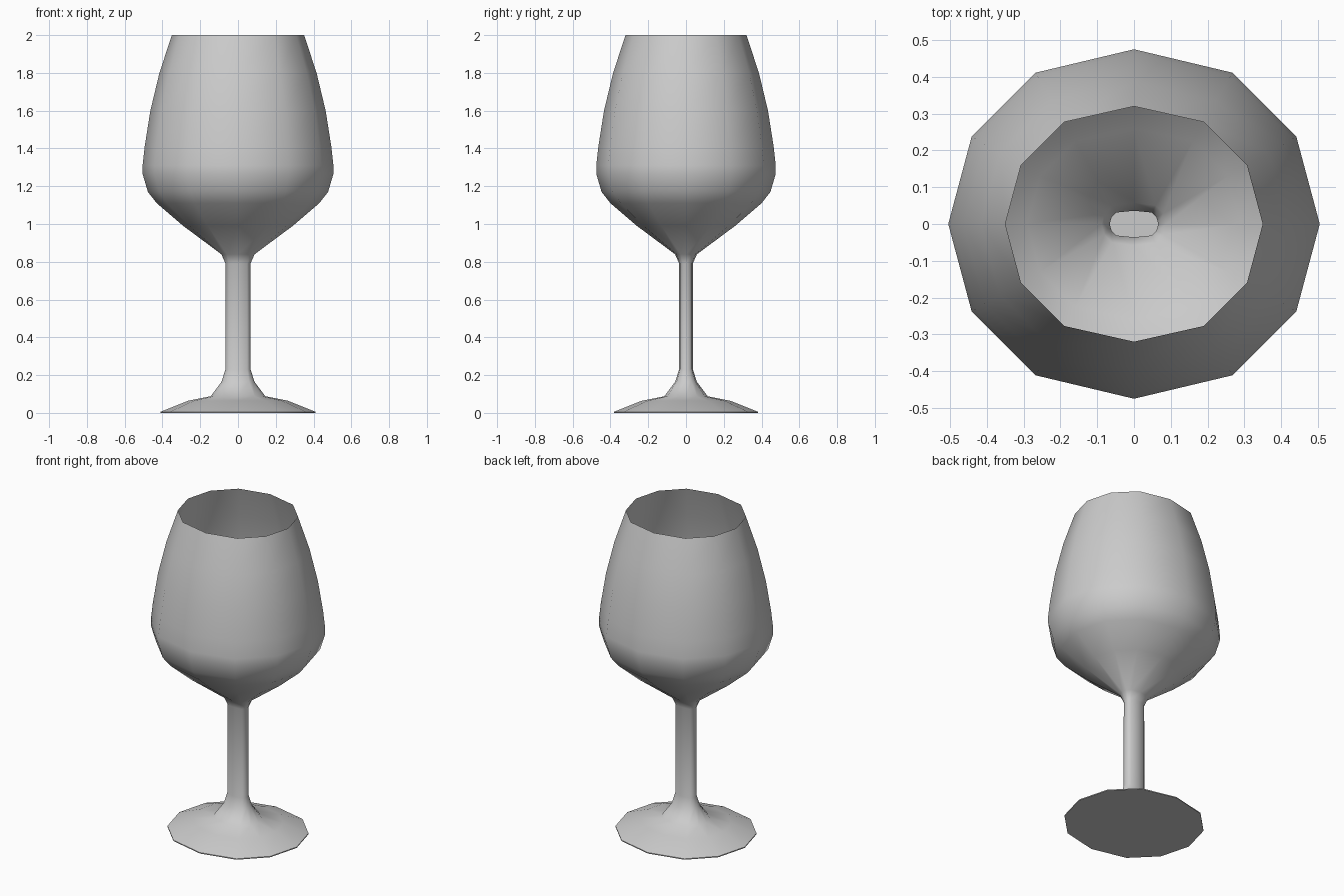
import bpy, bmesh, math

if "Cube" in bpy.data.objects:
    bpy.data.objects.remove(bpy.data.objects["Cube"])

SIDES = 12
SPREAD = 0.03  # the two halves are pulled apart slightly along x

# Profile from foot rim up to the open lip: (radius, height)
PROFILE = [
    (0.38, 0.0), (0.38, 0.006), (0.235, 0.064), (0.115, 0.088),
    (0.057, 0.165), (0.037, 0.23), (0.036, 0.79), (0.058, 0.84),
    (0.26, 0.99), (0.40, 1.11), (0.447, 1.17), (0.475, 1.265),
    (0.475, 1.31), (0.464, 1.41), (0.434, 1.60), (0.386, 1.80), (0.32, 2.0),
]


def ring(bm, r, z):
    verts = []
    for i in range(SIDES):
        a = 2 * math.pi * i / SIDES
        c = math.cos(a)
        shift = 0 if abs(c) < 1e-6 else math.copysign(SPREAD, c)
        verts.append(bm.verts.new((r * c + shift, r * math.sin(a), z)))
    return verts


# Foot, stem and bowl as one thin continuous shell
bm = bmesh.new()
rings = [ring(bm, r, z) for r, z in PROFILE]
for low, high in zip(rings, rings[1:]):
    for i in range(SIDES):
        j = (i + 1) % SIDES
        bm.faces.new((low[i], low[j], high[j], high[i]))

# Flat underside of the foot
bm.faces.new(list(reversed(rings[0])))

mesh = bpy.data.meshes.new("wine_glass")
bm.to_mesh(mesh)
bm.free()
glass = bpy.data.objects.new("wine_glass", mesh)
bpy.context.collection.objects.link(glass)
bpy.context.view_layer.objects.active = glass
glass.select_set(True)
bpy.ops.object.shade_smooth_by_angle(angle=math.radians(60))
